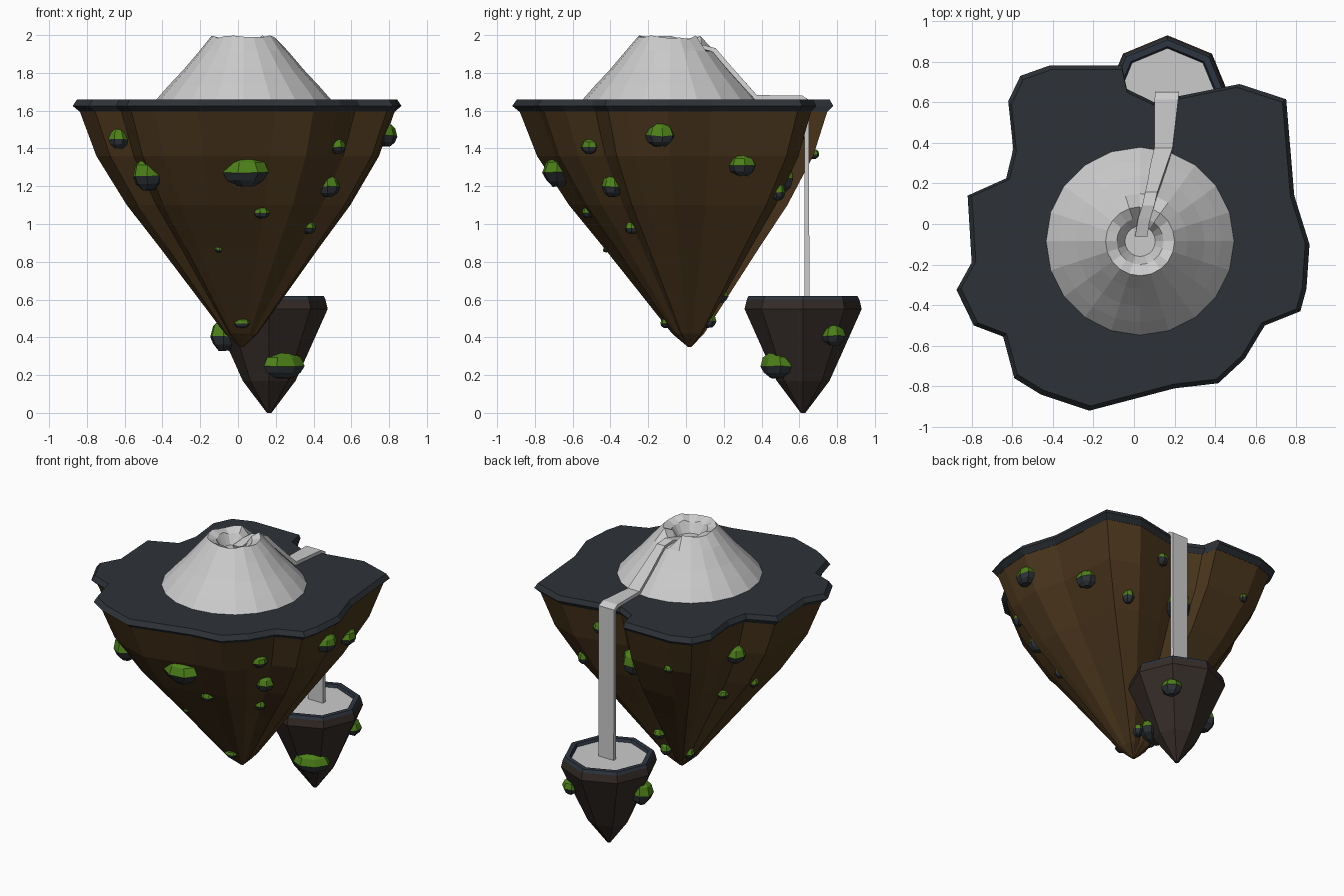
import bpy, bmesh, math, random
from mathutils import Vector
from mathutils.bvhtree import BVHTree

if "Cube" in bpy.data.objects:
    bpy.data.objects.remove(bpy.data.objects["Cube"])

random.seed(4)


def material(name, rgb):
    m = bpy.data.materials.new(name)
    m.diffuse_color = (*rgb, 1)
    m.use_nodes = True
    m.node_tree.nodes["Principled BSDF"].inputs["Base Color"].default_value = m.diffuse_color
    return m


SLATE = material("slate", (0.027, 0.032, 0.038))
BLUE_SLATE = material("blue_slate", (0.027, 0.036, 0.052))
EARTH = material("earth", (0.07, 0.037, 0.012))
DARK_EARTH = material("dark_earth", (0.035, 0.025, 0.021))
GRASS = material("grass", (0.075, 0.22, 0.010))


def loft(name, rings, mats=(), band_mat=None, cap_start=True, cap_end=True):
    """Skin a stack of rings; band_mat gives the material index per band."""
    bm = bmesh.new()
    vs = [[bm.verts.new(p) for p in r] for r in rings]
    n = len(rings[0])
    for i in range(len(vs) - 1):
        for k in range(n):
            j = (k + 1) % n
            f = bm.faces.new((vs[i][k], vs[i][j], vs[i + 1][j], vs[i + 1][k]))
            f.material_index = band_mat[i] if band_mat else 0
    if cap_start:
        f = bm.faces.new(vs[0][::-1])
        f.material_index = band_mat[0] if band_mat else 0
    if cap_end:
        f = bm.faces.new(vs[-1])
        f.material_index = band_mat[-1] if band_mat else 0
    bmesh.ops.recalc_face_normals(bm, faces=bm.faces)
    tree = BVHTree.FromBMesh(bm)
    me = bpy.data.meshes.new(name)
    bm.to_mesh(me)
    bm.free()
    for m in mats:
        me.materials.append(m)
    ob = bpy.data.objects.new(name, me)
    bpy.context.collection.objects.link(ob)
    return ob, tree


def circle(cx, cy, z, r, n, turn=0.0):
    return [(cx + r * math.cos(turn + math.tau * k / n),
             cy + r * math.sin(turn + math.tau * k / n), z) for k in range(n)]


# Main island: ragged plan outline shrinking to a tip
OUTLINE = [(0.865, -0.10), (0.79, 0.14), (0.75, 0.615), (0.52, 0.69), (0.22, 0.63),
           (0.10, 0.60), (-0.035, 0.665), (-0.06, 0.78), (-0.42, 0.78), (-0.56, 0.73),
           (-0.62, 0.605), (-0.595, 0.37), (-0.63, 0.225), (-0.82, 0.14), (-0.80, -0.19),
           (-0.875, -0.325), (-0.79, -0.50), (-0.645, -0.555), (-0.59, -0.76),
           (-0.46, -0.84), (-0.22, -0.92), (0.20, -0.81), (0.415, -0.785),
           (0.545, -0.665), (0.645, -0.50), (0.82, -0.43), (0.85, -0.32)]


def outline_ring(s, z):
    c = 0.02 * (1 - s)
    return [(x * s + c, y * s + c, z) for x, y in OUTLINE]


CONE = [(0.012, 0.35), (0.10, 0.42), (0.235, 0.58), (0.48, 0.87),
        (0.68, 1.10), (0.86, 1.36), (0.96, 1.60)]
_, island_tree = loft("island_earth", [outline_ring(s, z) for s, z in CONE], [EARTH])
loft("island_top_slab",
     [outline_ring(s, z) for s, z in [(0.96, 1.595), (1.0, 1.625), (0.975, 1.658)]],
     [SLATE])

# Volcano with an uneven crater rim, notched at the back
VX, VY, SIDES = 0.03, -0.085, 20
rings = [circle(VX, VY, z, r, SIDES) for r, z in
         [(0.47, 1.65), (0.40, 1.73), (0.32, 1.815), (0.235, 1.915),
          (0.17, 1.99), (0.115, 1.97), (0.075, 1.90)]]
for k in range(SIDES):
    notch = k in (4, 5)
    for i, low in ((4, 1.93), (5, 1.91)):
        x, y, z = rings[i][k]
        rings[i][k] = (x, y, low if notch else z + random.uniform(-0.012, 0.01))
loft("volcano", rings, cap_start=False)

# Lava stream: over the notch, down the slope, across the top, then falling
PATH = [(0.035, -0.06, 1.905, 0.03), (0.05, 0.03, 1.925, 0.03), (0.07, 0.09, 1.935, 0.03),
        (0.085, 0.15, 1.92, 0.03), (0.10, 0.20, 1.86, 0.033), (0.12, 0.28, 1.77, 0.04),
        (0.145, 0.37, 1.67, 0.045), (0.16, 0.61, 1.668, 0.058),
        (0.163, 0.64, 1.65, 0.06), (0.163, 0.64, 0.59, 0.058)]
bm = bmesh.new()
prev = None
for x, y, z, h in PATH:
    pair = (bm.verts.new((x - h, y, z)), bm.verts.new((x + h, y, z)))
    if prev:
        bm.faces.new((prev[0], prev[1], pair[1], pair[0]))
    prev = pair
me = bpy.data.meshes.new("lava_stream")
bm.to_mesh(me)
bm.free()
lava = bpy.data.objects.new("lava_stream", me)
bpy.context.collection.objects.link(lava)
sol = lava.modifiers.new("thickness", "SOLIDIFY")
sol.thickness, sol.offset = 0.026, 0

# Small octagonal island holding the lava pool
SX, SY = 0.165, 0.62
_, small_tree = loft("small_island",
                     [circle(SX, SY, z, r, 8) for r, z in
                      [(0.012, 0.0), (0.14, 0.17), (0.31, 0.55), (0.298, 0.60),
                       (0.288, 0.62), (0.255, 0.62), (0.24, 0.585)]],
                     [DARK_EARTH, BLUE_SLATE], [0, 0, 0, 1, 1, 1])
loft("lava_pool", [circle(SX, SY, z, 0.246, 8) for z in (0.585, 0.60)])


# Grass-capped boulders, snapped onto the island sides
def boulder(name, tree, cx, cy, x, y, z, w, h):
    d = Vector((x - cx, y - cy, 0)).normalized()
    hit = tree.ray_cast(Vector((cx, cy, z)) + d * 2, -d)[0]
    p = hit if hit else Vector((x, y, z))
    turn = random.uniform(0, 6)
    t = Vector((-d.y, d.x, 0))
    depth = min(w, h * 1.1)
    rr = []
    for r, q in [(0.4, -1), (0.82, -0.6), (1.0, -0.05), (0.8, 0.65), (0.42, 1)]:
        ring = []
        for a, b, _ in circle(0, 0, 0, r, 7, turn):
            k = random.uniform(0.92, 1.06)
            ring.append(p + t * (a * w * k) + d * (b * depth * k)
                        + Vector((0, 0, q * h + random.uniform(-0.06, 0.06) * h)))
        rr.append(ring)
    loft(name, rr, [SLATE, GRASS], [0, 0, 1, 1])


# x, y, z, half width, half height
MAIN_ROCKS = [(-0.51, -0.60, 1.26, 0.09, 0.08), (0.04, -0.74, 1.275, 0.12, 0.075),
              (0.13, -0.54, 1.06, 0.045, 0.03), (-0.11, -0.45, 0.865, 0.02, 0.015),
              (0.47, -0.38, 1.20, 0.06, 0.055), (0.39, -0.30, 0.98, 0.037, 0.033),
              (0.515, -0.50, 1.41, 0.05, 0.038), (0.80, -0.14, 1.47, 0.08, 0.058),
              (-0.60, -0.45, 1.45, 0.055, 0.05), (-0.53, 0.0, 1.07, 0.035, 0.033),
              (0.62, 0.29, 1.31, 0.075, 0.055), (0.45, 0.48, 1.17, 0.04, 0.045),
              (0.27, 0.61, 1.47, 0.045, 0.04), (0.05, 0.50, 1.25, 0.09, 0.085),
              (-0.33, 0.66, 1.37, 0.032, 0.025), (-0.55, 0.21, 1.35, 0.07, 0.06),
              (-0.45, 0.15, 1.00, 0.04, 0.03), (0.08, 0.19, 0.62, 0.04, 0.035),
              (0.02, -0.06, 0.475, 0.045, 0.025), (-0.10, 0.09, 0.48, 0.04, 0.035),
              (0.06, 0.10, 0.49, 0.04, 0.04)]
SMALL_ROCKS = [(0.24, 0.48, 0.25, 0.12, 0.065), (0.32, 0.76, 0.41, 0.07, 0.052),
               (-0.08, 0.60, 0.41, 0.075, 0.08)]
for i, rock in enumerate(MAIN_ROCKS):
    boulder(f"boulder_{i + 1}", island_tree, 0.02, 0.02, *rock)
for i, rock in enumerate(SMALL_ROCKS):
    boulder(f"small_island_boulder_{i + 1}", small_tree, SX, SY, *rock)
